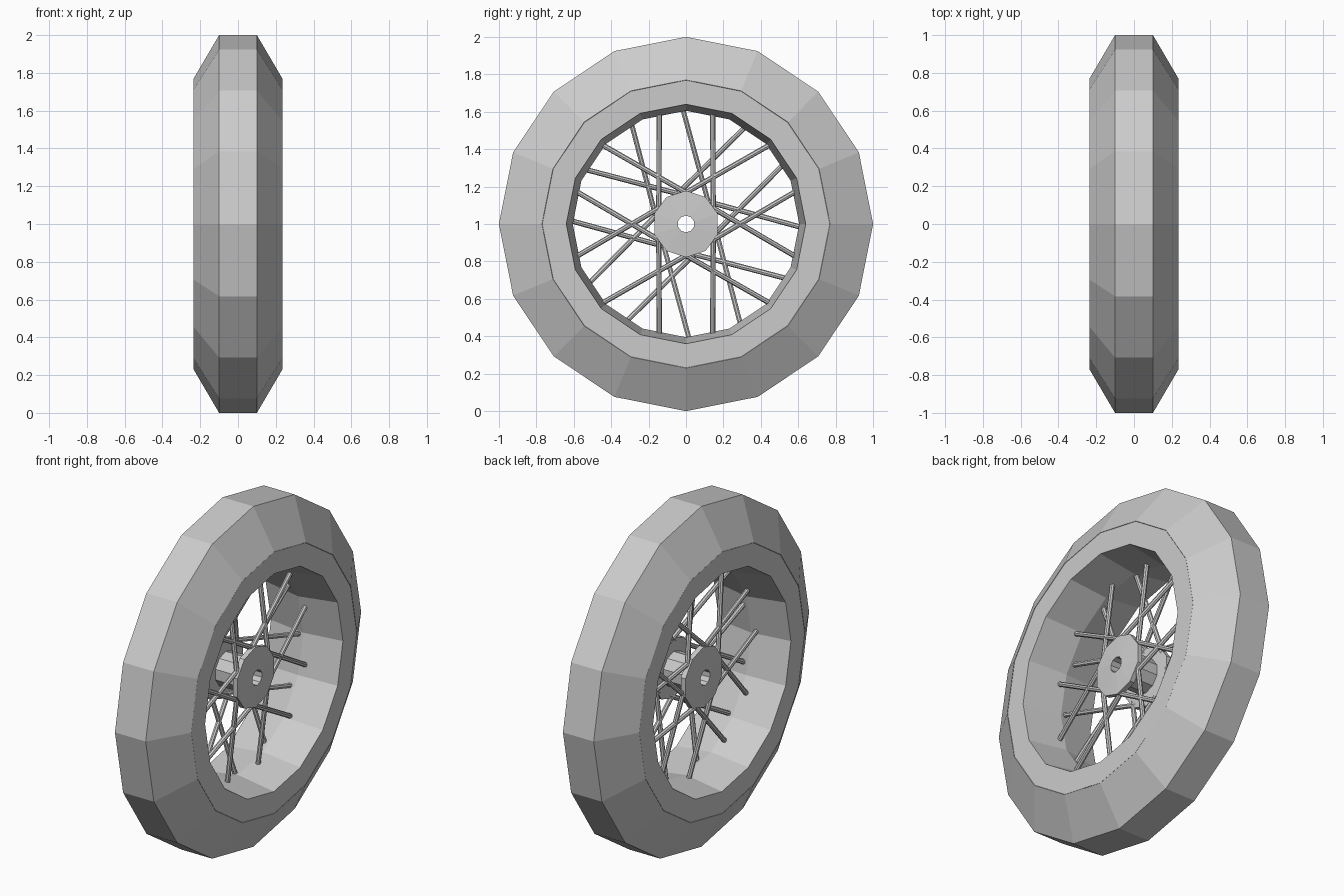
import bpy, bmesh
from math import sin, cos, pi, radians
from mathutils import Vector, Matrix

if "Cube" in bpy.data.objects:
    bpy.data.objects.remove(bpy.data.objects["Cube"])

CENTRE = Vector((0, 0, 1))


def finish(name, bm):
    bmesh.ops.recalc_face_normals(bm, faces=bm.faces)
    me = bpy.data.meshes.new(name)
    bm.to_mesh(me)
    bm.free()
    ob = bpy.data.objects.new(name, me)
    bpy.context.collection.objects.link(ob)
    return ob


def lathe(name, profile, sides):
    """Spin a closed (x, radius) profile around the axle."""
    bm = bmesh.new()
    rings = []
    for k in range(sides):
        a = 2 * pi * k / sides
        rings.append([bm.verts.new(CENTRE + Vector((x, r * sin(a), r * cos(a))))
                      for x, r in profile])
    n = len(profile)
    for k in range(sides):
        a, b = rings[k], rings[(k + 1) % sides]
        for i in range(n):
            j = (i + 1) % n
            bm.faces.new((a[i], a[j], b[j], b[i]))
    return finish(name, bm)


def mirrored(half):
    """Complete a profile given for +x with its -x half."""
    return half + [(-x, r) for x, r in reversed(half) if x > 0]


def add_rod(bm, p, q, radius, sides=8):
    d = q - p
    m = (Matrix.Translation((p + q) / 2)
         @ d.to_track_quat('Z', 'Y').to_matrix().to_4x4())
    bmesh.ops.create_cone(bm, cap_ends=True, segments=sides, radius1=radius,
                          radius2=radius, depth=d.length, matrix=m)


def polar(x, r, deg):
    return CENTRE + Vector((x, r * cos(radians(deg)), r * sin(radians(deg))))


# Tyre and rim, 16 sided
lathe("tyre", mirrored([(0.10, 1.0), (0.235, 0.77), (0.20, 0.75)]), 16)
lathe("rim", mirrored([(0.20, 0.765), (0.234, 0.768), (0.234, 0.64)])[:3]
      + [(0, 0.605), (-0.234, 0.64), (-0.234, 0.768), (-0.20, 0.765)], 16)

# Hub: two flanges, thinner barrel, through hole
lathe("hub", mirrored([(0.125, 0.045), (0.115, 0.178), (0.085, 0.178),
                       (0.08, 0.10)]), 10)

# Crossed tangential spokes, each side offset from the other by 15 degrees
for name, side, offset in (("spokes_right", 1, 0), ("spokes_left", -1, 15)):
    bm = bmesh.new()
    for k in range(6):
        base = 60 * k + offset
        for mid, hub, end in ((90, 80, 13.5), (90, -80, -13.5)):
            add_rod(bm, polar(side * 0.10, 0.148, base + mid + hub),
                    polar(side * 0.03, 0.61, base + mid + end), 0.014)
    finish(name, bm)
